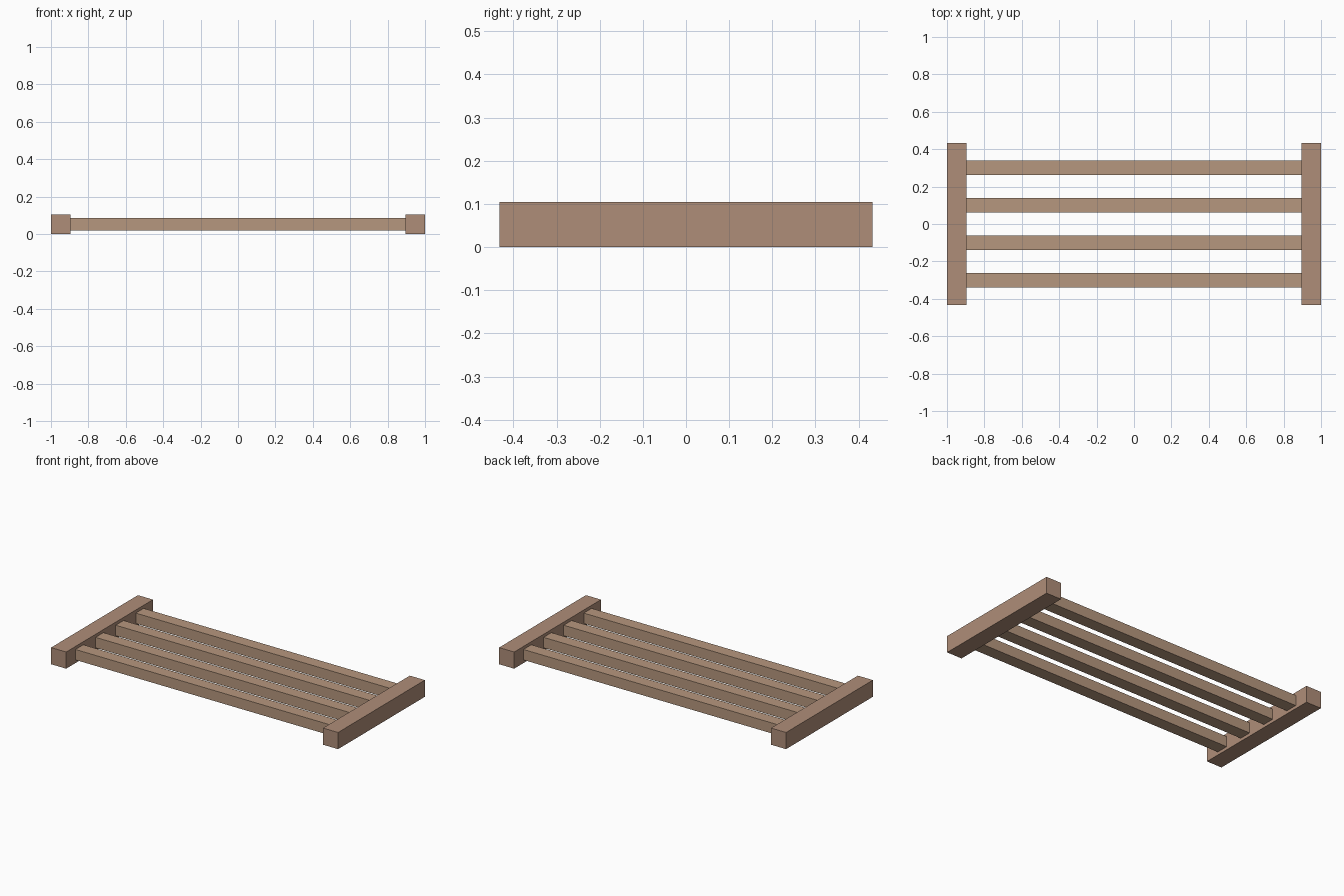
import bpy

if "Cube" in bpy.data.objects:
    bpy.data.objects.remove(bpy.data.objects["Cube"])

RAIL_W, RAIL_L, RAIL_H = 0.105, 0.864, 0.105
SLAT_W, SLAT_H = 0.078, 0.066


def material(name, color):
    mat = bpy.data.materials.new(name)
    mat.diffuse_color = color
    mat.use_nodes = True
    mat.node_tree.nodes["Principled BSDF"].inputs["Base Color"].default_value = mat.diffuse_color
    return mat


def box(name, center, size, mat):
    bpy.ops.mesh.primitive_cube_add(size=1, location=center)
    obj = bpy.context.object
    obj.name = name
    obj.scale = size
    bpy.ops.object.transform_apply(location=False, rotation=False, scale=True)
    obj.data.materials.append(mat)
    return obj


rail_wood = material("rail_wood", (0.43, 0.27, 0.19, 1))
slat_wood = material("slat_wood", (0.47, 0.31, 0.21, 1))

# End rails resting on the ground
for side, sx in (("left", -1), ("right", 1)):
    box(f"{side}_end_rail", (sx * (1 - RAIL_W / 2), 0, RAIL_H / 2),
        (RAIL_W, RAIL_L, RAIL_H), rail_wood)

# Four slats butted between the rails, at mid height
for i in range(4):
    box(f"slat_{i + 1}", (0, -0.3 + 0.2 * i, RAIL_H / 2),
        (2 - 2 * RAIL_W, SLAT_W, SLAT_H), slat_wood)
